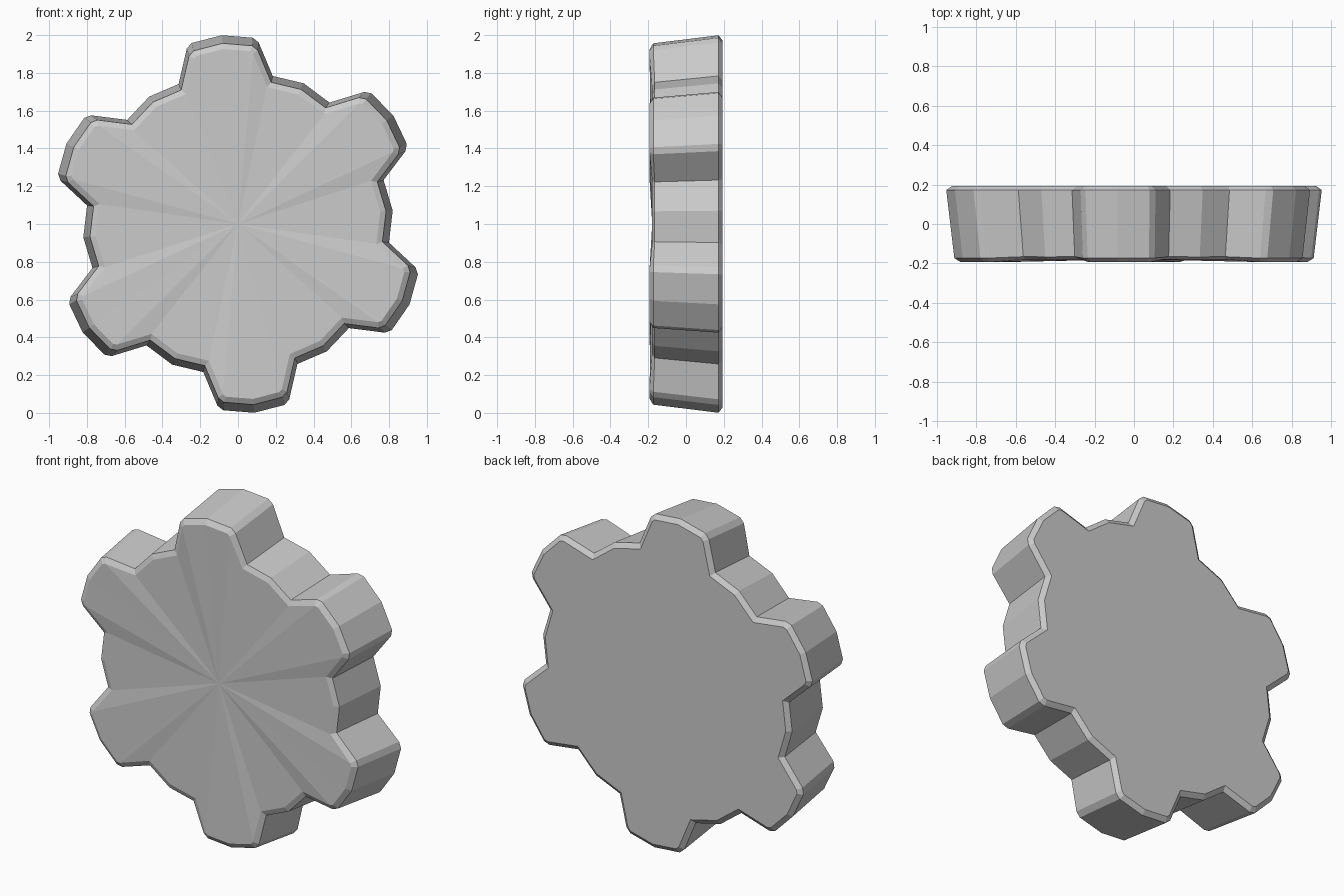
import bpy, bmesh, math
from mathutils import Vector

if "Cube" in bpy.data.objects:
    bpy.data.objects.remove(bpy.data.objects["Cube"])

# One lobe of the outline: (angle offset in degrees, radius)
LOBE = [(-18.1, .805), (-11.4, .967), (-9.5, .989), (0, 1.003),
        (9.5, .989), (11.4, .967), (18.1, .805), (30, .822)]
outline = []
for k in range(6):
    for a, r in LOBE:
        t = math.radians(34.9 + 60 * k + a)
        outline.append(Vector((r * math.cos(t), r * math.sin(t))))


def inset(pts, d):
    """Mitred inward offset of a counter-clockwise outline."""
    res = []
    for i, p in enumerate(pts):
        e1 = (p - pts[i - 1]).normalized()
        e2 = (pts[(i + 1) % len(pts)] - p).normalized()
        n1, n2 = Vector((-e1.y, e1.x)), Vector((-e2.y, e2.x))
        res.append(p + (n1 + n2) * d / (1 + n1.dot(n2)))
    return res


front = [p * .957 for p in outline]
bm = bmesh.new()


def ring(pts, depth):
    return [bm.verts.new((p.x, depth(p.length), p.y + 1)) for p in pts]


# Front rim is slightly dished: lobe tips stand proud of the valleys
def dish(r, valley, tip):
    return valley + (tip - valley) * min(1, max(0, (r - .76) / .14))


rings = [
    ring(inset(front, .03), lambda r: dish(r, -.179, -.193)),
    ring(front, lambda r: dish(r, -.165, -.173)),
    ring(outline, lambda r: .172),
    ring(inset(outline, .027), lambda r: .193),
]
n = len(outline)
for a, b in zip(rings, rings[1:]):
    for i in range(n):
        j = (i + 1) % n
        bm.faces.new((a[i], a[j], b[j], b[i]))

# Front and back caps
for loop, y in ((rings[0], -.179), (rings[-1], .193)):
    c = bm.verts.new((0, y, 1))
    for i in range(n):
        bm.faces.new((loop[i], loop[(i + 1) % n], c))
bmesh.ops.recalc_face_normals(bm, faces=bm.faces)

mesh = bpy.data.meshes.new("lobed_knob")
bm.to_mesh(mesh)
bm.free()
bpy.context.collection.objects.link(bpy.data.objects.new("lobed_knob", mesh))
